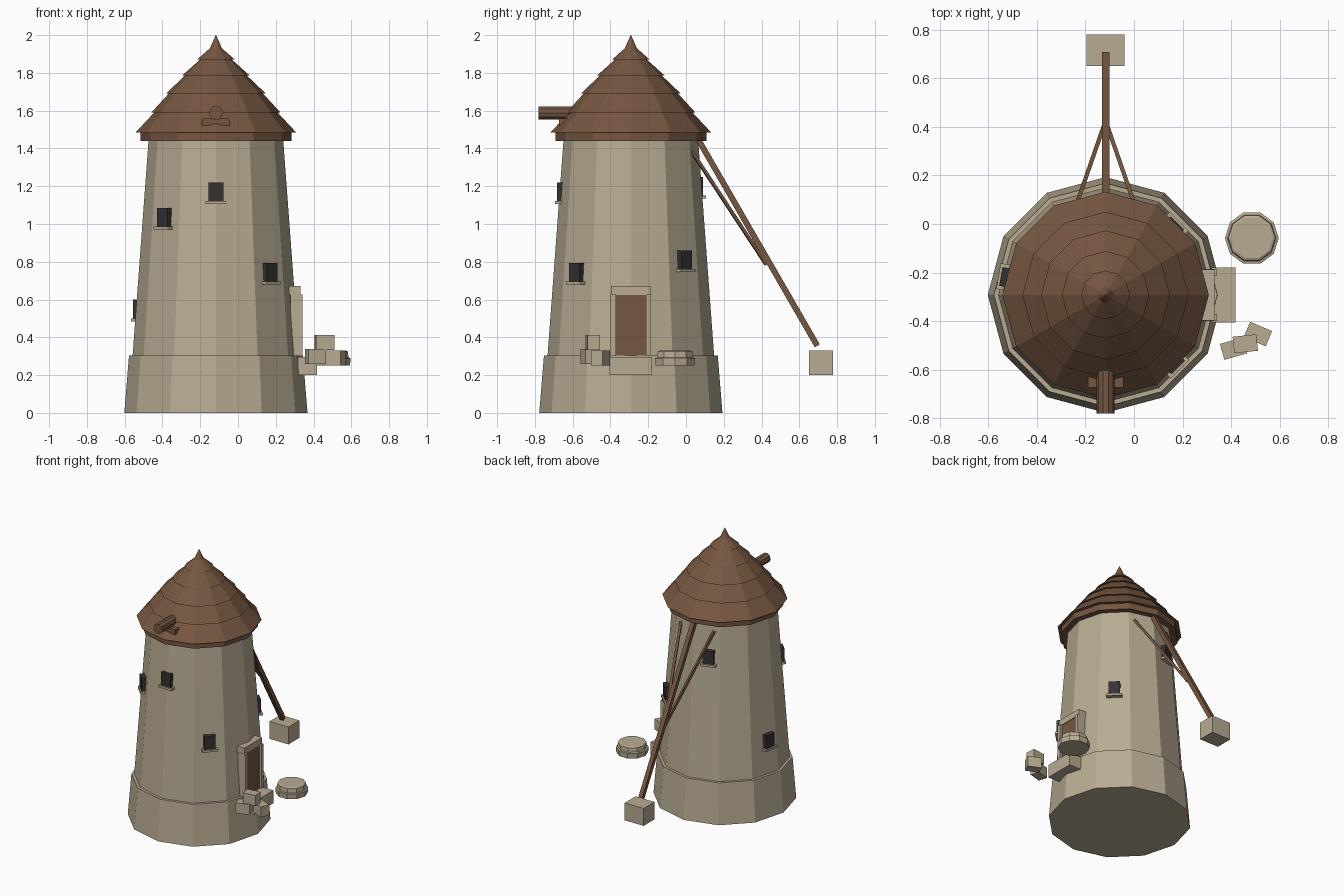
import bpy, bmesh, math
from mathutils import Vector, Matrix

cube = bpy.data.objects.get("Cube")
if cube:
    bpy.data.objects.remove(cube, do_unlink=True)


def material(name, rgb):
    m = bpy.data.materials.new(name)
    m.use_nodes = True
    m.diffuse_color = (*rgb, 1)
    m.node_tree.nodes["Principled BSDF"].inputs["Base Color"].default_value = (*rgb, 1)
    return m


STONE = material("pale stone", (0.48, 0.41, 0.29))
WOOD = material("brown wood", (0.18, 0.094, 0.052))
DARK = material("dark opening", (0.037, 0.031, 0.034))

CX, CY = -0.117, -0.292          # tower axis


def finish(name, bm, mat, matrix=Matrix()):
    bmesh.ops.recalc_face_normals(bm, faces=bm.faces)
    mesh = bpy.data.meshes.new(name)
    bm.to_mesh(mesh)
    bm.free()
    mesh.materials.append(mat)
    ob = bpy.data.objects.new(name, mesh)
    ob.matrix_world = matrix
    bpy.context.collection.objects.link(ob)
    return ob


def lathe(name, profile, sides, mat, x=CX, y=CY):
    """Flat-sided solid from (radius, height) pairs, closed at both ends."""
    bm = bmesh.new()
    rings = []
    for r, z in profile:
        steps = [2 * math.pi * i / sides for i in range(sides)]
        rings.append([bm.verts.new((r * math.cos(a), r * math.sin(a), z)) for a in steps])
    for low, high in zip(rings, rings[1:]):
        for i in range(sides):
            j = (i + 1) % sides
            bm.faces.new((low[i], low[j], high[j], high[i]))
    bm.faces.new(rings[0])
    bm.faces.new(rings[-1])
    return finish(name, bm, mat, Matrix.Translation((x, y, 0)))


def box(name, center, size, mat, turn=0, tilt=0):
    bm = bmesh.new()
    bmesh.ops.create_cube(bm, size=1)
    bmesh.ops.scale(bm, vec=size, verts=bm.verts)
    m = (Matrix.Translation(center) @ Matrix.Rotation(math.radians(turn), 4, "Z")
         @ Matrix.Rotation(math.radians(tilt), 4, "Y"))
    return finish(name, bm, mat, m)


def beam(name, start, end, width, mat, sides=4):
    start, end = Vector(start), Vector(end)
    d = end - start
    bm = bmesh.new()
    radius = width / 2 / math.cos(math.pi / sides)
    bmesh.ops.create_cone(bm, cap_ends=True, segments=sides, radius1=radius,
                          radius2=radius, depth=d.length)
    bmesh.ops.rotate(bm, verts=bm.verts, cent=(0, 0, 0),
                     matrix=Matrix.Rotation(math.pi / sides, 3, "Z"))
    m = Matrix.Translation((start + end) / 2) @ d.to_track_quat("Z", "Y").to_matrix().to_4x4()
    return finish(name, bm, mat, m)


# Tower and its wider footing
lathe("tower_footing", [(0.485, 0), (0.46, 0.305)], 12, STONE)
lathe("tower_wall", [(0.442, 0.29), (0.356, 1.45)], 12, STONE)

# Roof: eave band and overlapping shingle courses ending in a point
lathe("roof_eave", [(0.4, 1.44), (0.4, 1.49)], 12, WOOD)
courses = [(0.425, 1.485), (0.342, 1.59), (0.265, 1.69), (0.18, 1.785), (0.1, 1.87)]
profile = []
for (r, z), (r2, z2) in zip(courses, courses[1:]):
    profile += [(r, z), (r2 - 0.015, z2)]
profile += [courses[-1], (0.032, 1.93), (0.001, 2.0)]
lathe("roof_shingles", profile, 12, WOOD)

# Sail shaft and its bearing block
beam("sail_shaft", (CX, -0.78, 1.588), (CX, CY, 1.588), 0.07, WOOD, 10)
box("shaft_bearing", (CX, -0.635, 1.54), (0.146, 0.075, 0.038), WOOD)

# Windows: bearing angle around the tower, height
for angle, z in [(225, 1.035), (270, 1.17), (315, 0.745), (45, 0.81), (108, 1.2), (170, 0.55)]:
    radius = 0.442 - 0.0741 * (z - 0.29)
    a = math.radians(angle)
    out = Vector((math.cos(a), math.sin(a), 0))
    base = Vector((CX, CY, z))
    box("window_pane", base + out * (radius - 0.002), (0.034, 0.078, 0.098), DARK, angle)
    box("window_sill", base + out * radius - Vector((0, 0, 0.057)),
        (0.05, 0.108, 0.016), STONE, angle)

# Doorway
box("door_leaf", (0.3, CY, 0.465), (0.054, 0.165, 0.32), WOOD)
for side in (-1, 1):
    box("door_jamb", (0.31, CY + side * 0.093, 0.465), (0.064, 0.028, 0.325), STONE)
box("door_lintel", (0.3, CY, 0.648), (0.062, 0.21, 0.046), STONE)
box("door_step", (0.368, CY, 0.248), (0.1, 0.225, 0.096), STONE)

# Tail pole, side braces and anchor stone
beam("tail_pole", (CX, 0.02, 1.525), (CX, 0.695, 0.355), 0.031, WOOD)
for side in (-1, 1):
    beam("tail_brace", (CX + side * 0.137, 0.03, 1.385), (CX, 0.425, 0.785), 0.017, WOOD)
box("anchor_stone", (CX, 0.715, 0.265), (0.157, 0.128, 0.13), STONE)

# Millstone lying beside the tower
lathe("millstone", [(0.108, 0.25), (0.111, 0.29), (0.1, 0.293), (0.097, 0.325), (0.087, 0.33)],
      10, STONE, 0.485, -0.058)

# Loose rubble blocks
for x, y, z, turn in [(0.41, -0.513, 0.298, 16), (0.458, -0.493, 0.373, 6), (0.51, -0.453, 0.29, -23)]:
    box("rubble_block", (x, y, z), (0.098, 0.068, 0.078), STONE, turn)
